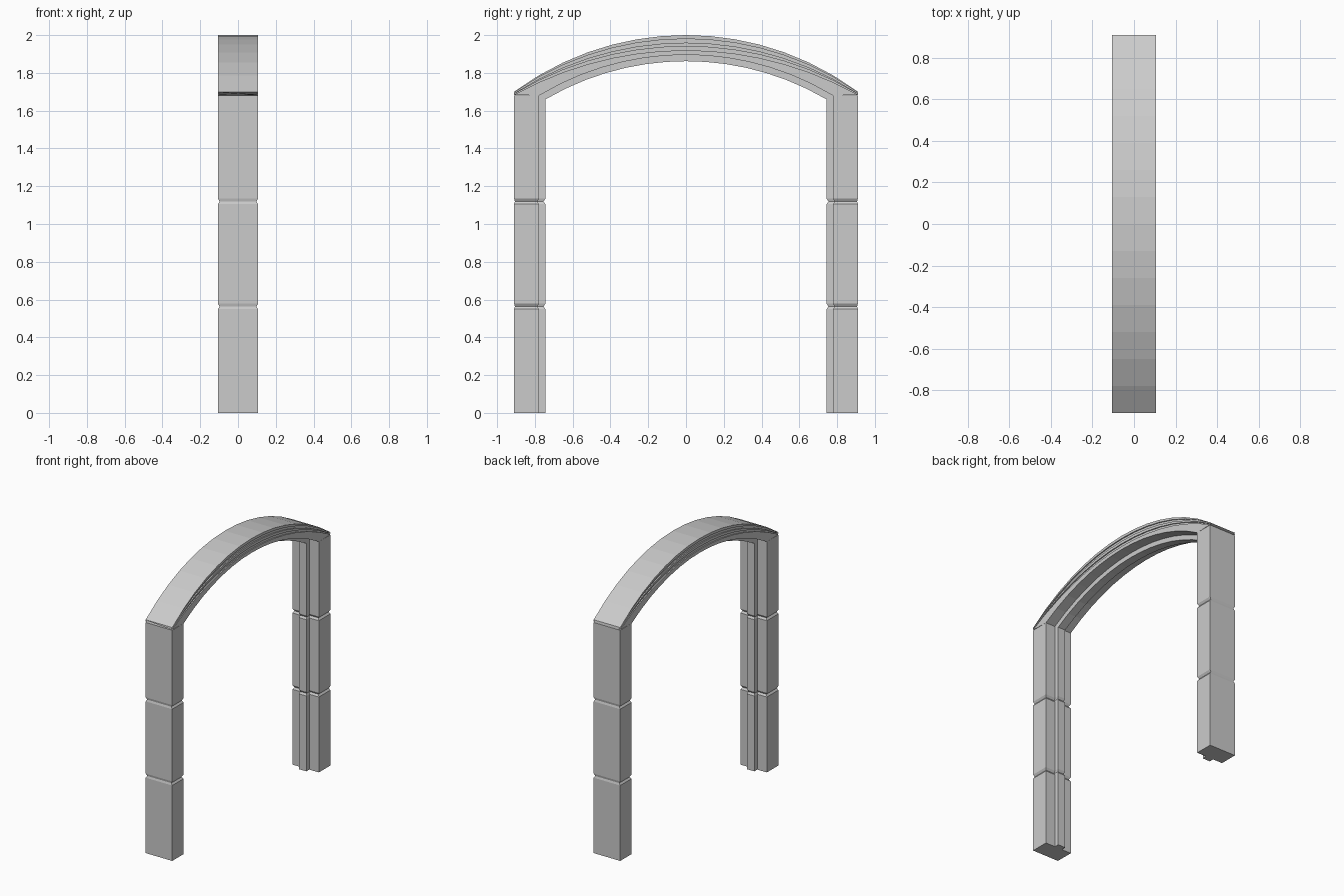
import bpy, bmesh, math

if "Cube" in bpy.data.objects:
    bpy.data.objects.remove(bpy.data.objects["Cube"])

HALF_W, OUT_Y, IN_Y, RIB_Y, RIB_W = 0.107, 0.91, 0.778, 0.744, 0.03


def loft(name, rings):
    """Skin a list of closed rings and cap both ends."""
    bm = bmesh.new()
    vr = [[bm.verts.new(p) for p in ring] for ring in rings]
    n = len(rings[0])
    for a, b in zip(vr, vr[1:]):
        for i in range(n):
            j = (i + 1) % n
            bm.faces.new((a[i], a[j], b[j], b[i]))
    bm.faces.new(vr[0])
    bm.faces.new(vr[-1])
    bmesh.ops.recalc_face_normals(bm, faces=bm.faces[:])
    me = bpy.data.meshes.new(name)
    bm.to_mesh(me)
    bm.free()
    ob = bpy.data.objects.new(name, me)
    bpy.context.collection.objects.link(ob)
    return ob


# Posts: block column with an inner rib and two chamfered joints
def post_ring(z, d, top=False):
    w, i, r, rw = HALF_W - d, IN_Y + d, RIB_Y + d, RIB_W - d * 0.5
    o = OUT_Y - d * 0.4
    pts = [(w, o), (w, i), (rw, i), (rw, r), (-rw, r), (-rw, i), (-w, i), (-w, o)]
    return [(x, y, z - (0.02 if top and y < IN_Y - 0.01 else 0)) for x, y in pts]


rings = [post_ring(0, 0)]
for joint in (0.563, 1.119):
    rings += [post_ring(joint - 0.014, 0), post_ring(joint, 0.01),
              post_ring(joint + 0.016, 0)]
rings.append(post_ring(1.68, 0, True))
post = loft("posts", rings)
mirror = post.modifiers.new("mirror", 'MIRROR')
mirror.use_axis = (False, True, False)
mirror.use_mirror_merge = False


# Arch: section points are (x, end y, end z, crown z), swept along circular arcs
def arc_z(y, end_y, end_z, crown):
    s = crown - end_z
    r = (end_y ** 2 + s ** 2) / (2 * s)
    return crown - r + math.sqrt(r * r - y * y)


G = HALF_W - 0.008
half = [(HALF_W, OUT_Y, 1.70, 2.0)]
for k, (xa, xb) in enumerate([(HALF_W, G), (G, HALF_W), (HALF_W, G), (G, HALF_W)]):
    half += [(x, OUT_Y, 1.696 - 0.004 * k, 1.98 - 0.02 * k) for x in (xa, xb)]
half += [(HALF_W, IN_Y, 1.68, 1.896), (RIB_W, IN_Y, 1.68, 1.896),
         (RIB_W, RIB_Y, 1.66, 1.862)]
section = half + [(-x, a, b, c) for x, a, b, c in reversed(half)]
SEG = 14
arch = loft("arch", [
    [(x, ey * u, arc_z(ey * u, ey, ez, cz)) for x, ey, ez, cz in section]
    for u in [2 * s / SEG - 1 for s in range(SEG + 1)]])
